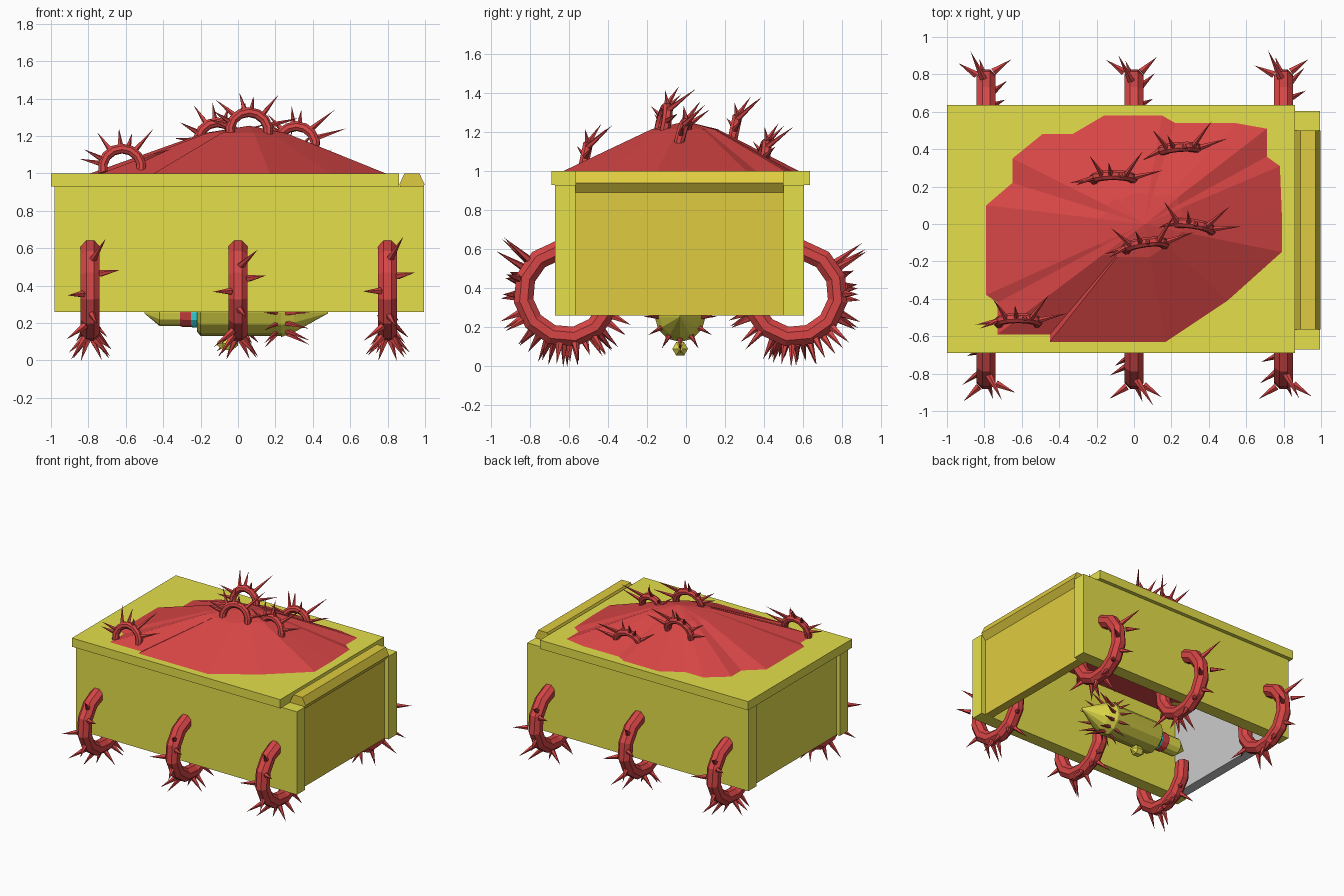
import bpy, bmesh, math, random
from mathutils import Vector, Matrix

if "Cube" in bpy.data.objects:
    bpy.data.objects.remove(bpy.data.objects["Cube"])

random.seed(4)


def material(name, rgb):
    m = bpy.data.materials.new(name)
    m.diffuse_color = (*rgb, 1)
    m.use_nodes = True
    m.node_tree.nodes["Principled BSDF"].inputs["Base Color"].default_value = m.diffuse_color
    return m


YELLOW = material("yellow", (0.78, 0.74, 0.07))
OCHRE = material("ochre", (0.74, 0.60, 0.05))
OLIVE = material("olive", (0.55, 0.52, 0.05))
RED = material("red", (0.68, 0.06, 0.06))
CYAN = material("cyan", (0.05, 0.8, 0.85))
GREY = material("grey", (0.7, 0.7, 0.7))


def finish(name, bm, *mats):
    bmesh.ops.recalc_face_normals(bm, faces=bm.faces)
    me = bpy.data.meshes.new(name)
    bm.to_mesh(me)
    bm.free()
    ob = bpy.data.objects.new(name, me)
    bpy.context.collection.objects.link(ob)
    for m in mats:
        me.materials.append(m)
    return ob


def box(name, lo, hi, *mats):
    lo, hi = Vector(lo), Vector(hi)
    bm = bmesh.new()
    bmesh.ops.create_cube(bm, size=1, matrix=Matrix.Translation((lo + hi) / 2) @ Matrix.Diagonal((*(hi - lo), 1)))
    return finish(name, bm, *mats)


def lathe(name, profile, centre, mat, sides=12):
    """Revolve (x, radius) points around an x-directed axis."""
    bm = bmesh.new()
    rings = []
    for x, r in profile:
        rings.append([bm.verts.new((x, centre[0] + r * math.cos(a), centre[1] + r * math.sin(a)))
                      for a in (2 * math.pi * i / sides for i in range(sides))])
    for p, q in zip(rings, rings[1:]):
        for i in range(sides):
            bm.faces.new((p[i], p[(i + 1) % sides], q[(i + 1) % sides], q[i]))
    bm.faces.new(rings[0])
    bm.faces.new(rings[-1])
    return finish(name, bm, mat)


def thorn(bm, base, direction, length, radius):
    d = Vector(direction).normalized()
    mat = Matrix.Translation(Vector(base) + d * length / 2) @ d.to_track_quat('Z', 'Y').to_matrix().to_4x4()
    bmesh.ops.create_cone(bm, cap_ends=True, segments=5, radius1=radius, radius2=0, depth=length, matrix=mat)


def ring_tube(bm, matrix, R, r, start, end, segs, sides):
    """Tube bent along an arc in the local XZ plane."""
    rings = []
    for k in range(segs + 1):
        a = math.radians(start + (end - start) * k / segs)
        rad = Vector((math.cos(a), 0, math.sin(a)))
        ring = []
        for j in range(sides):
            b = 2 * math.pi * (j + 0.5) / sides
            ring.append(bm.verts.new(matrix @ (rad * (R + r * math.cos(b)) + Vector((0, r * math.sin(b), 0)))))
        rings.append(ring)
    for p, q in zip(rings, rings[1:]):
        for j in range(sides):
            bm.faces.new((p[j], p[(j + 1) % sides], q[(j + 1) % sides], q[j]))
    bm.faces.new(rings[0])
    bm.faces.new(rings[-1])


# Chest boards and lid
box("front_board", (-0.98, -0.67, 0.26), (0.995, -0.565, 0.93), YELLOW)
box("back_board", (-0.98, 0.50, 0.26), (0.995, 0.605, 0.93), YELLOW)
box("lid", (-1.0, -0.69, 0.93), (0.86, 0.635, 1.0), YELLOW)

# Left end board, coloured only outside
left = box("left_end_board", (-0.95, -0.565, 0.26), (-0.87, 0.50, 0.93), GREY, YELLOW)
for p in left.data.polygons:
    p.material_index = 1 if p.normal.x < -0.9 else 0

# Right end board with flared top rail
bm = bmesh.new()
section = [(0.89, 0.26), (0.96, 0.26), (0.96, 0.89), (0.998, 0.94), (0.97, 1.0), (0.89, 1.0), (0.862, 0.94), (0.89, 0.89)]
face = bm.faces.new([bm.verts.new((x, -0.565, z)) for x, z in section])
ext = bmesh.ops.extrude_face_region(bm, geom=[face])
bmesh.ops.translate(bm, vec=(0, 1.065, 0), verts=[v for v in ext["geom"] if isinstance(v, bmesh.types.BMVert)])
finish("right_end_board", bm, OCHRE)

# Red mound on the lid
outline = [(-0.79, 0.1), (-0.65, 0.22), (-0.65, 0.35), (-0.49, 0.48), (-0.33, 0.48), (-0.16, 0.58), (0.15, 0.58),
           (0.22, 0.54), (0.54, 0.54), (0.71, 0.51), (0.71, 0.36), (0.78, 0.31), (0.79, 0.06), (0.79, -0.15),
           (0.5, -0.41), (0.17, -0.63), (-0.45, -0.63), (-0.45, -0.59), (-0.73, -0.59), (-0.73, -0.42), (-0.79, -0.38)]
bm = bmesh.new()
layers = [[bm.verts.new((0.05 + (x - 0.05) * s, y * s, z)) for x, y in outline]
          for s, z in ((1, 0.925), (1, 1.0), (0.28, 1.215))]
n = len(outline)
for p, q in zip(layers, layers[1:]):
    for i in range(n):
        bm.faces.new((p[i], p[(i + 1) % n], q[(i + 1) % n], q[i]))
peak = bm.verts.new((0.06, 0, 1.255))
for i in range(n):
    bm.faces.new((layers[-1][i], layers[-1][(i + 1) % n], peak))
bm.faces.new(layers[0])
finish("mound", bm, RED)

# Six thorny tentacles curling under the long sides
# thorns: angle from outward, sideways lean, length
thorns = [(-25, 0.3, 0.10), (-50, -0.9, 0.13), (-70, -0.8, 0.13), (-85, 0.8, 0.11), (-95, -0.4, 0.11),
          (-115, 0.5, 0.11), (-130, -0.6, 0.12), (-150, 0.4, 0.10), (0, -1.3, 0.10), (15, 1.8, 0.10),
          (35, 0.5, 0.17), (-105, 1.0, 0.10)]
for side, yc in ((-1, -0.61), (1, 0.555)):
    for label, x in (("left", -0.79), ("middle", 0.0), ("right", 0.8)):
        bm = bmesh.new()
        mat = Matrix.Translation((x, yc, 0.375)) @ Matrix.Rotation(math.radians(90 * side), 4, 'Z')
        ring_tube(bm, mat, 0.225, 0.055, -190, 80, 9, 8)
        for a, lean, length in thorns:
            a = math.radians(a + random.uniform(-8, 8))
            rad = Vector((math.cos(a), 0, math.sin(a)))
            d = rad + Vector((0, lean * random.choice((0.8, 1.1)), 0))
            thorn(bm, mat @ (rad * 0.26 + Vector((0, 0.03 * lean, 0))), mat.to_3x3() @ d, length + 0.015, 0.02)
        finish(("front" if side < 0 else "back") + "_tentacle_" + label, bm, RED)

# Small thorny arches growing from the mound
for i, (x, y, z, turn) in enumerate([(-0.62, -0.525, 1.03, 0), (0.06, -0.12, 1.225, 8), (0.31, -0.02, 1.15, -8),
                                     (-0.11, 0.24, 1.17, 0), (0.24, 0.39, 1.04, 5)]):
    bm = bmesh.new()
    mat = (Matrix.Translation((x, y, z)) @ Matrix.Rotation(math.radians(turn), 4, 'Z')
           @ Matrix.Rotation(math.radians(-12), 4, 'X'))
    ring_tube(bm, mat, 0.105, 0.027, -15, 195, 8, 8)
    for a, lean, length in ((22, 0.15, 0.17), (50, 0.6, 0.20), (75, -0.4, 0.08), (98, 0.4, 0.12),
                            (125, 0.6, 0.16), (150, -0.5, 0.12), (172, -0.2, 0.12)):
        a = math.radians(a + random.uniform(-8, 8))
        rad = Vector((math.cos(a), 0, math.sin(a)))
        thorn(bm, mat @ (rad * 0.115), mat.to_3x3() @ (rad + Vector((0, lean, 0))), length, 0.016)
    finish(f"mound_arch_{i + 1}", bm, RED)

# Hanging pod below the chest: barrel, nose, tail bands and knob
axis = (-0.03, 0.255)
lathe("pod_barrel", [(-0.22, 0.10), (-0.2, 0.125), (0.23, 0.125)], axis, OLIVE)
lathe("pod_nose", [(0.23, 0.13), (0.3, 0.105), (0.48, 0.004)], axis, YELLOW)
lathe("pod_tail_tip", [(-0.5, 0.004), (-0.42, 0.07), (-0.3, 0.07)], axis, YELLOW)
lathe("pod_tail_red", [(-0.4, 0.03), (-0.3, 0.075), (-0.24, 0.075)], axis, RED)
lathe("pod_tail_cyan", [(-0.28, 0.06), (-0.24, 0.08), (-0.2, 0.08)], axis, CYAN)
lathe("pod_knob", [(-0.11, 0.012), (-0.08, 0.04), (-0.03, 0.04), (0.0, 0.012)], (axis[0], 0.09), YELLOW, 6)

# Thorn collars around the pod
bm = bmesh.new()
for i in range(12):
    a = math.radians(30 * i)
    rad = Vector((0, math.cos(a), math.sin(a)))
    base = Vector((0, *axis)) + rad * 0.1
    thorn(bm, base + Vector((0.22, 0, 0)), rad + Vector((-0.9, 0, 0)), 0.12, 0.015)
    thorn(bm, base + Vector((0.24, 0, 0)), rad * 0.5 + Vector((1, 0, 0)), 0.16, 0.018)
finish("pod_thorns", bm, RED)
